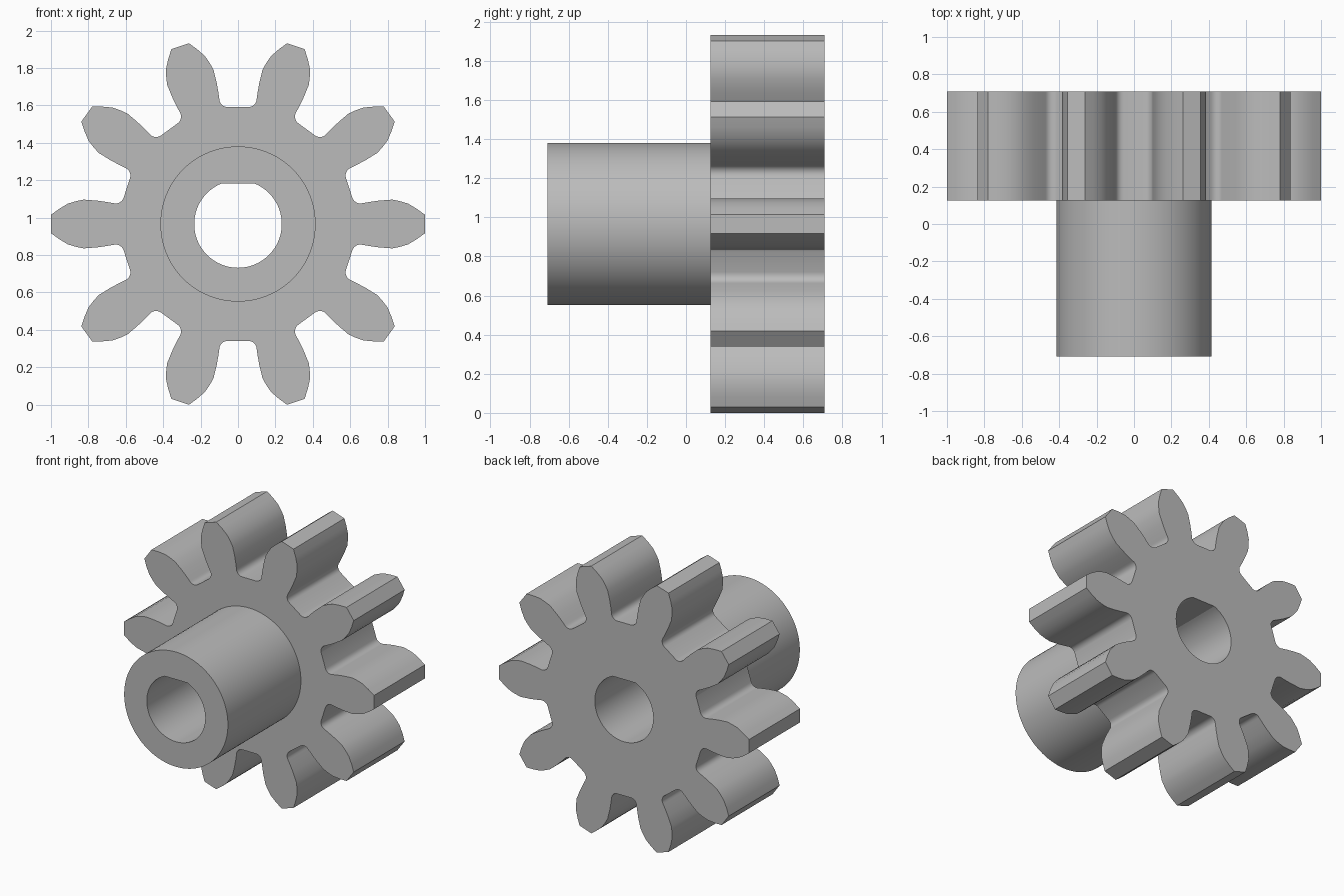
import bpy, bmesh
from math import sin, cos, radians, acos, tau

cube = bpy.data.objects.get("Cube")
if cube:
    bpy.data.objects.remove(cube, do_unlink=True)

AXIS_Z = 0.966
TEETH = 10
FRONT, SHOULDER, BACK = -0.708, 0.126, 0.708

steel = bpy.data.materials.new("grey steel")
steel.use_nodes = True
GREY = (0.5, 0.5, 0.5, 1)
steel.diffuse_color = GREY
steel.node_tree.nodes["Principled BSDF"].inputs["Base Color"].default_value = GREY


def circle(radius, count):
    return [(radius * cos(tau * i / count), radius * sin(tau * i / count))
            for i in range(count)]


def d_bore(radius, flat, count=72):
    """Round hole with a flat across its top."""
    half = acos(flat / radius)
    start, sweep = tau / 4 + half, tau - 2 * half
    return [(radius * cos(start + sweep * i / count),
             radius * sin(start + sweep * i / count)) for i in range(count + 1)]


def gear_outline():
    """Half a tooth gap (across, outward), mirrored and repeated round the axis."""
    fillet = 0.045
    half = [(0.055 + fillet * sin(radians(a)), 0.670 - fillet * cos(radians(a)))
            for a in range(0, 91, 15)]
    half += [(0.106, 0.71), (0.114, 0.755), (0.131, 0.825), (0.152, 0.862),
             (0.177, 0.898), (0.218, 0.934), (0.262, 0.966)]
    gap = half[::-1] + [(-a, r) for a, r in half]
    outline = []
    for k in range(TEETH):
        phi = tau * (k + 0.5) / TEETH
        outline += [(r * cos(phi) + a * sin(phi), r * sin(phi) - a * cos(phi))
                    for a, r in gap]
    return outline


def pierced_prism(name, outer, inner, y0, y1):
    """Extrude an outline with a hole along y."""
    bm = bmesh.new()
    edges = []
    for loop in (outer, inner):
        verts = [bm.verts.new((x, y0, z + AXIS_Z)) for x, z in loop]
        edges += [bm.edges.new((v, verts[i - 1])) for i, v in enumerate(verts)]
    bmesh.ops.triangle_fill(bm, use_beauty=True, edges=edges, normal=(0, -1, 0))
    new = bmesh.ops.extrude_face_region(bm, geom=bm.faces[:])["geom"]
    bmesh.ops.translate(bm, vec=(0, y1 - y0, 0),
                        verts=[g for g in new if isinstance(g, bmesh.types.BMVert)])
    bmesh.ops.recalc_face_normals(bm, faces=bm.faces[:])
    mesh = bpy.data.meshes.new(name)
    bm.to_mesh(mesh)
    bm.free()
    mesh.materials.append(steel)
    obj = bpy.data.objects.new(name, mesh)
    bpy.context.collection.objects.link(obj)
    bpy.ops.object.select_all(action="DESELECT")
    obj.select_set(True)
    bpy.context.view_layer.objects.active = obj
    bpy.ops.object.shade_smooth_by_angle(angle=radians(20))
    return obj


bore = d_bore(0.234, 0.216)
# Toothed wheel at the back
pierced_prism("gear_wheel", gear_outline(), bore, SHOULDER, BACK)
# Round hub projecting to the front
pierced_prism("hub", circle(0.415, 96), bore, FRONT, SHOULDER)
